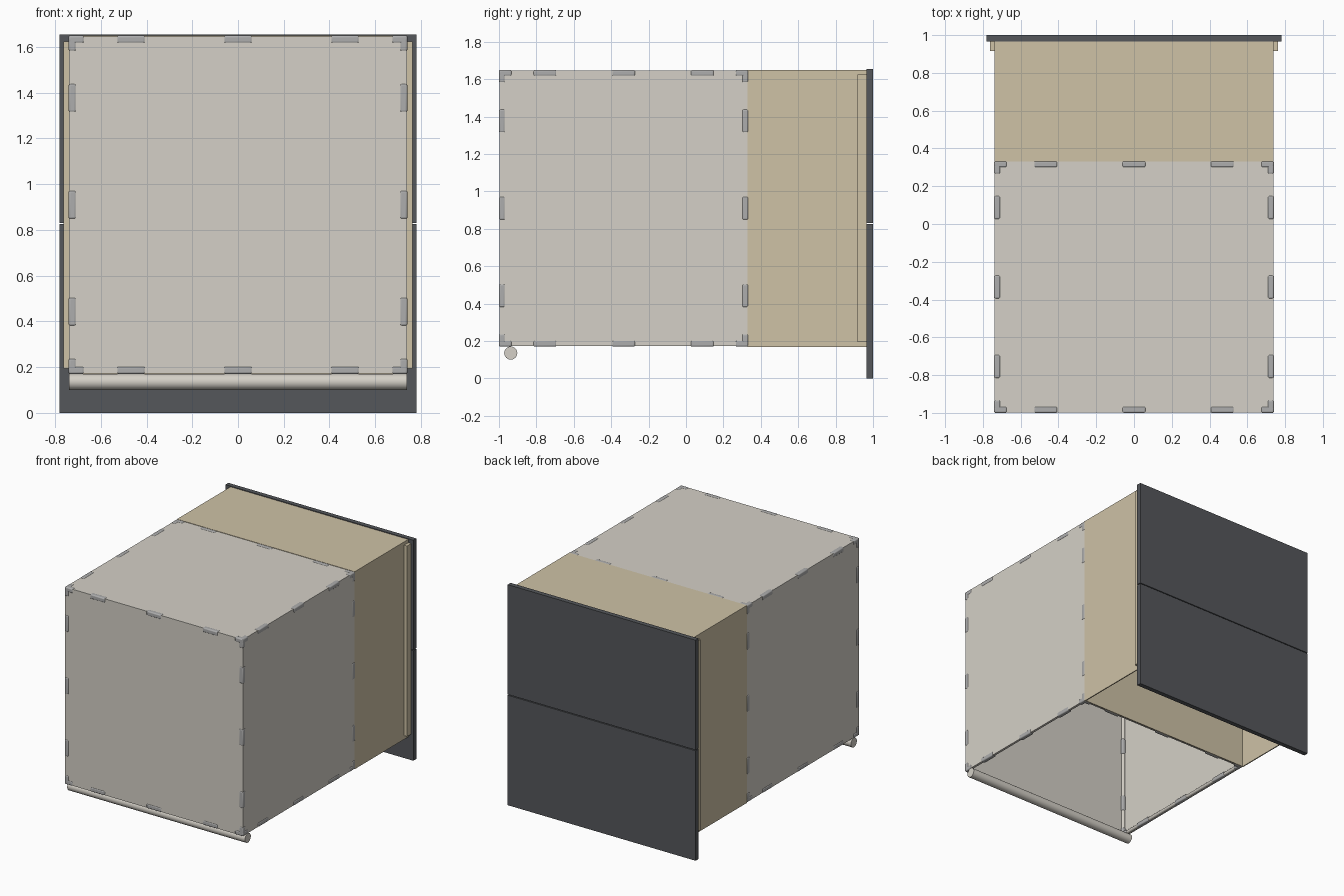
import bpy
from math import pi

if "Cube" in bpy.data.objects:
    bpy.data.objects.remove(bpy.data.objects["Cube"])


def material(name, rgb):
    m = bpy.data.materials.new(name)
    m.diffuse_color = (*rgb, 1)
    m.use_nodes = True
    m.node_tree.nodes["Principled BSDF"].inputs["Base Color"].default_value = m.diffuse_color
    return m


FABRIC = material("light_fabric", (0.66, 0.63, 0.57))
BEIGE = material("beige_fabric", (0.62, 0.54, 0.38))
DARK = material("dark_board", (0.09, 0.095, 0.105))
CLIP = material("clip_grey", (0.42, 0.42, 0.42))


def box(name, lo, hi, mat, bevel=0):
    bpy.ops.mesh.primitive_cube_add(size=1, location=[(a + b) / 2 for a, b in zip(lo, hi)])
    o = bpy.context.object
    o.name = name
    o.scale = [b - a for a, b in zip(lo, hi)]
    bpy.ops.object.transform_apply(location=False, rotation=False, scale=True)
    o.data.materials.append(mat)
    if bevel:
        mod = o.modifiers.new("bevel", "BEVEL")
        mod.width, mod.segments = bevel, 3
        bpy.ops.object.shade_smooth_by_angle()
    return o


def rod(name, center, axis, length, radius, mat):
    rot = [(0, pi / 2, 0), (pi / 2, 0, 0), (0, 0, 0)][axis]
    bpy.ops.mesh.primitive_cylinder_add(vertices=32, radius=radius, depth=length,
                                        location=center, rotation=rot)
    o = bpy.context.object
    o.name = name
    o.data.materials.append(mat)
    bpy.ops.object.shade_smooth_by_angle()
    return o


LO = (-0.738, -0.997, 0.173)   # outer corners of the front room
HI = (0.738, 0.33, 1.647)
T = 0.008                      # fabric thickness
BACK = 0.965                   # front face of the back boards

# Front room: fabric panels, open underneath
box("front_panel", LO, (HI[0], LO[1] + T, HI[2]), FABRIC)
box("roof_panel", (LO[0], LO[1], HI[2] - T), HI, FABRIC)
for s, side in ((-1, "left"), (1, "right")):
    x0, x1 = sorted((s * HI[0], s * (HI[0] - T)))
    box(side + "_panel", (x0, LO[1], LO[2]), (x1, HI[1], HI[2]), FABRIC)
    # Rear tunnel wall and its mounting strip
    box(side + "_tunnel_wall", (x0, HI[1], 0.168), (x1, BACK, 1.65), BEIGE)
    f0, f1 = sorted((s * 0.738, s * 0.762))
    box(side + "_mounting_strip", (f0, 0.917, 0.195), (f1, BACK, 1.625), BEIGE)

# Rear tunnel roof and the wall dividing it from the front room
box("tunnel_roof", (LO[0], HI[1], 1.642), (HI[0], BACK, 1.65), BEIGE)
box("divider_wall", (LO[0], HI[1], 0.168), (HI[0], HI[1] + T, 1.65), BEIGE)

# Frame poles with clips and corner fittings on all twelve edges
W, OUT, HALF, CORNER = 0.03, 0.003, 0.062, 0.065
for axis in range(3):
    u, v = [a for a in range(3) if a != axis]
    span = HI[axis] - LO[axis]
    mid = (HI[axis] + LO[axis]) / 2
    pieces = [("clip", mid + k * 0.317 * span - HALF, mid + k * 0.317 * span + HALF)
              for k in (-1, 0, 1)]
    pieces += [("corner_fitting", LO[axis] - OUT, LO[axis] + CORNER),
               ("corner_fitting", HI[axis] - CORNER, HI[axis] + OUT)]
    for iu in (0, 1):
        for iv in (0, 1):
            c = [0, 0, 0]
            c[axis] = mid
            c[u] = HI[u] - 0.014 if iu else LO[u] + 0.014
            c[v] = HI[v] - 0.014 if iv else LO[v] + 0.014
            rod("frame_pole", c, axis, span - 0.02, 0.013, FABRIC)
            for name, a, b in pieces:
                lo, hi = [0, 0, 0], [0, 0, 0]
                lo[axis], hi[axis] = a, b
                for d, top in ((u, iu), (v, iv)):
                    lo[d] = HI[d] - W if top else LO[d] - OUT
                    hi[d] = HI[d] + OUT if top else LO[d] + W
                box(name, lo, hi, CLIP, 0.008)

# Rolled-up door below the front edge
rod("rolled_door", (0, -0.937, 0.136), 0, 1.476, 0.035, FABRIC)

# Two dark back boards with a narrow gap
box("lower_back_board", (-0.78, BACK, 0), (0.78, 1, 0.825), DARK)
box("upper_back_board", (-0.78, BACK, 0.831), (0.78, 1, 1.655), DARK)
